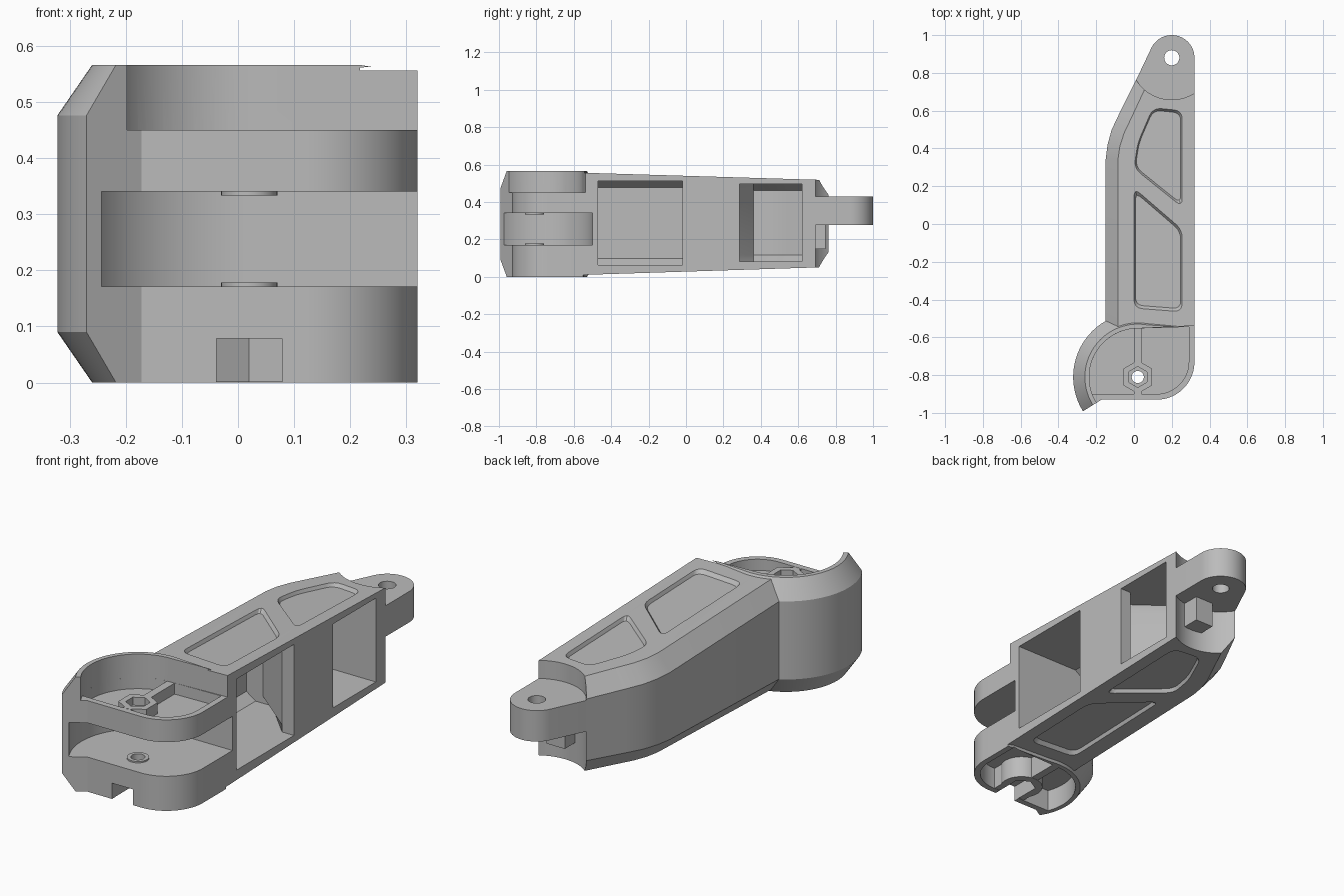
import bpy, bmesh
from math import sin, cos, radians

if "Cube" in bpy.data.objects:
    bpy.data.objects.remove(bpy.data.objects["Cube"])

grey = bpy.data.materials.new("plain_grey")
grey.use_nodes = True
COLOUR = (0.5, 0.5, 0.5, 1)
grey.diffuse_color = COLOUR
grey.node_tree.nodes["Principled BSDF"].inputs["Base Color"].default_value = COLOUR

PIVOT = (0.02, -0.81)   # hub bolt axis
EYE = (0.2, 0.88)       # tongue hole axis


def arc(c, r, a0, a1, n=24):
    return [(c[0] + r * cos(radians(a0 + (a1 - a0) * i / n)),
             c[1] + r * sin(radians(a0 + (a1 - a0) * i / n))) for i in range(n + 1)]


def ring(c, r, n=48):
    return arc(c, r, 90, 450, n)[:-1]


def rect(x0, x1, y0, y1):
    return [(x0, y0), (x1, y0), (x1, y1), (x0, y1)]


def rounded(pts, d, n=4):
    """Replace each corner by a short quadratic curve."""
    out = []
    for i, p in enumerate(pts):
        ends = []
        for q in (pts[i - 1], pts[(i + 1) % len(pts)]):
            length = ((q[0] - p[0]) ** 2 + (q[1] - p[1]) ** 2) ** 0.5
            t = min(d / length, 0.45)
            ends.append([p[k] + (q[k] - p[k]) * t for k in (0, 1)])
        for j in range(n + 1):
            t = j / n
            out.append(tuple((1 - t) ** 2 * ends[0][k] + 2 * t * (1 - t) * p[k]
                             + t * t * ends[1][k] for k in (0, 1)))
    return out


def shrink(pts, f):
    cx = sum(p[0] for p in pts) / len(pts)
    cy = sum(p[1] for p in pts) / len(pts)
    return [(cx + (x - cx) * f, cy + (y - cy) * f) for x, y in pts]


def loft(name, layers):
    """Solid through matching outlines; a height may be a function of y."""
    bm = bmesh.new()
    rows = [[bm.verts.new((x, y, z(y) if callable(z) else z)) for x, y in pts]
            for pts, z in layers]
    for a, b in zip(rows, rows[1:]):
        for i in range(len(a)):
            j = (i + 1) % len(a)
            bm.faces.new((a[i], a[j], b[j], b[i]))
    bm.faces.new(rows[0][::-1])
    bm.faces.new(rows[-1])
    bmesh.ops.recalc_face_normals(bm, faces=bm.faces)
    me = bpy.data.meshes.new(name)
    bm.to_mesh(me)
    bm.free()
    me.materials.append(grey)
    ob = bpy.data.objects.new(name, me)
    bpy.context.collection.objects.link(ob)
    return ob


def prism(name, pts, z0, z1):
    return loft(name, [(pts, z0), (pts, z1)])


def combine(target, tool, op):
    mod = target.modifiers.new(op, "BOOLEAN")
    mod.operation, mod.solver, mod.object = op, "EXACT", tool
    bpy.context.view_layer.objects.active = target
    with bpy.context.temp_override(object=target, active_object=target):
        bpy.ops.object.modifier_apply(modifier=mod.name)
    bpy.data.objects.remove(tool)


def add(tool):
    combine(arm, tool, "UNION")


def cut(tool):
    combine(arm, tool, "DIFFERENCE")


def top(y, d=0.0):
    return 0.555 - 0.03 * (y + 0.5) - d


def bottom(y, d=0.0):
    return 0.012 + 0.032 * (y + 0.5) + d


# Tapered arm body, chamfered along its curved side
right_side = [(0.32, 0.84), (0.32, -0.6)]
outer = [(-0.15, -0.6), (-0.15, 0.34), (-0.14, 0.42), (-0.118, 0.5),
         (-0.08, 0.58), (0, 0.74), (0.05, 0.84)] + right_side
inner = [(-0.085, -0.6), (-0.085, 0.34), (-0.075, 0.41), (-0.053, 0.48),
         (-0.015, 0.56), (0.055, 0.71), (0.115, 0.84)] + right_side
arm = loft("arm_body", [(inner, bottom), (outer, lambda y: bottom(y, 0.08)),
                        (outer, lambda y: top(y, 0.08)), (inner, top)])

# Round hub with a chamfered shroud and a straight-fronted lug
lug = ([(-0.172, -0.93)] + arc((0.12, -0.73), 0.2, -90, 0) + [(0.32, -0.55)])
wide = arc(PIVOT, 0.342, 80, 212, 36) + lug
narrow = arc(PIVOT, 0.28, 80, 212, 36) + lug
add(loft("hub", [(narrow, 0), (wide, 0.09), (wide, 0.476), (narrow, 0.566)]))


# Hinge slot and open recess above the upper lug
def swing(r, y_back):
    curve = arc(PIVOT, r, 90, 212, 36)
    return curve + [(curve[-1][0], -1.1), (0.5, -1.1), (0.5, y_back)]


cut(prism("slot_cutter", swing(0.31, -0.5), 0.171, 0.34))
cut(prism("recess_cutter", swing(0.257, -0.53), 0.45, 0.7))

# Rimmed pockets in both lugs
pocket = (arc(PIVOT, 0.257, 90, 200.5)
          + arc((0.12, -0.73), 0.17, -90, 0) + [(0.29, -0.545)])
cut(prism("upper_pocket_cutter", pocket, 0.395, 0.46))
cut(prism("lower_pocket_cutter", pocket, -0.1, 0.11))

# Bosses, ribs and washers around the bolt
add(prism("upper_rib", rect(0, 0.04, -0.915, -0.545), 0.38, 0.449))
add(prism("upper_boss", ring(PIVOT, 0.088, 6), 0.38, 0.4495))
add(prism("lower_rib", rect(0, 0.04, -0.8, -0.545), 0.002, 0.12))
add(prism("lower_boss", ring(PIVOT, 0.1), 0.001, 0.12))
add(prism("nut_channel_walls", rect(-0.07, 0.11, -0.915, -0.81), 0.0015, 0.12))
add(prism("lower_washer", ring(PIVOT, 0.05), 0.16, 0.178))
add(prism("upper_washer", ring(PIVOT, 0.05), 0.333, 0.35))
cut(prism("nut_channel_cutter", rect(-0.038, 0.078, -1.1, -0.81), -0.1, 0.078))
cut(prism("lower_nut_cutter", ring(PIVOT, 0.067, 6), -0.1, 0.079))
cut(prism("upper_nut_cutter", ring(PIVOT, 0.055, 6), 0.41, 0.5))
cut(prism("bolt_cutter", ring(PIVOT, 0.032), -0.1, 0.7))

# Hollow bays opening through the flat side
bays = [
    ([(-0.08, -0.47), (-0.08, 0.18), (0.01, 0.18), (0.255, -0.02),
      (0.4, -0.02), (0.4, -0.47)], 0.062, 0.512),
    ([(-0.08, 0.36), (-0.07, 0.44), (-0.03, 0.53), (0.02, 0.62), (0.4, 0.62),
      (0.4, 0.285), (0.262, 0.285), (0.262, 0.14)], 0.082, 0.496),
]
for pts, z0, z1 in bays:
    back = [(x + 0.05 if x < 0.1 else x, y) for x, y in pts]
    cut(loft("bay_cutter", [(back, z0), (pts, z0 + 0.035),
                            (pts, z1 - 0.035), (back, z1)]))

# Shallow sunken panels on the top and underside
panels = [
    [(0, -0.445), (0, 0.19), (0.255, -0.03), (0.255, -0.465)],
    [(0, 0.295), (0.02, 0.43), (0.1, 0.615), (0.255, 0.6), (0.255, 0.09)],
]
for pts in panels:
    edge = rounded(pts, 0.045)
    floor = shrink(edge, 0.94)
    cut(loft("top_panel_cutter", [(floor, lambda y: top(y, 0.017)), (edge, top),
                                  (edge, lambda y: top(y, -0.1))]))
    cut(loft("under_panel_cutter", [(edge, lambda y: bottom(y, -0.1)),
                                    (edge, bottom),
                                    (floor, lambda y: bottom(y, 0.017))]))

# Concave end, then the tongue with its hole and stop block
scoop = arc(EYE, 0.222, 180, 360, 36) + [(0.6, 0.88), (0.6, 1.2), (-0.3, 1.2), (-0.3, 0.88)]
cut(prism("scoop_cutter", scoop, -0.2, 0.8))
tongue = arc(EYE, 0.12, 0, 153, 32) + [(0.003, 0.745), (0.003, 0.64), (0.32, 0.64)]
add(prism("tongue", tongue, 0.277, 0.43))
add(prism("stop_block", rect(0.14, 0.24, 0.64, 0.747), 0.15, 0.3))
cut(prism("tongue_hole_cutter", ring(EYE, 0.04), 0.1, 0.7))

bpy.ops.object.select_all(action="DESELECT")
arm.select_set(True)
bpy.context.view_layer.objects.active = arm
bpy.ops.object.shade_smooth_by_angle(angle=radians(25))
